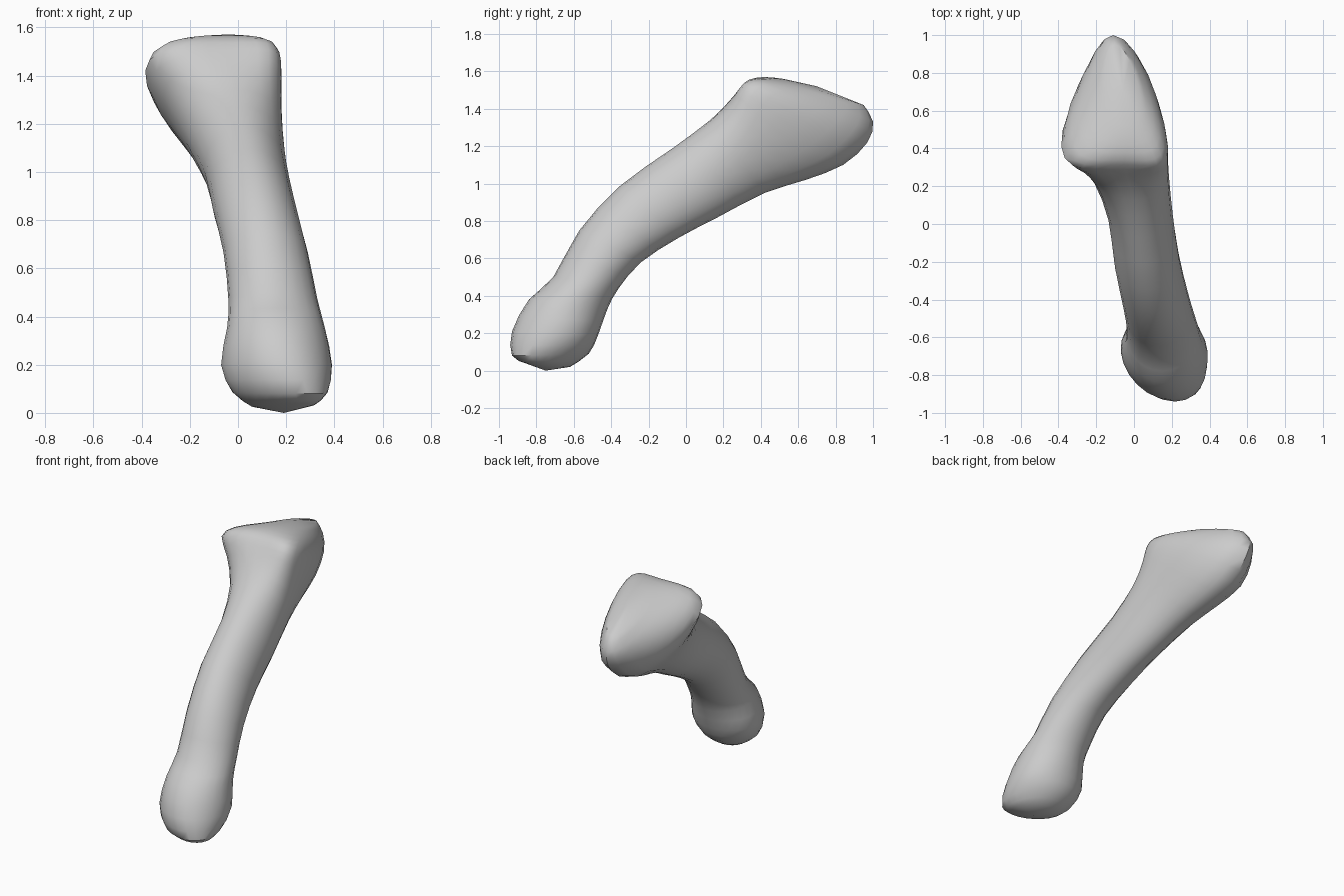
import bpy, bmesh, math
from mathutils import Vector

cube = bpy.data.objects.get("Cube")
if cube:
    bpy.data.objects.remove(cube, do_unlink=True)

# Bone cross-sections from the lower knuckle to the upper head:
# front edge (y, z), rear edge (y, z), right x, left x, front edge x, rear edge x,
# and how far the widest points lie from the front edge towards the rear edge
SECTIONS = [
    (-.86, .04, -.62, .02, .06, .31, .24, .16, .5),
    (-.93, .08, -.52, .09, -.02, .365, .24, .15, .5),
    (-.93, .21, -.47, .19, -.07, .39, .19, .15, .55),
    (-.84, .38, -.42, .33, -.045, .36, .16, .15, .5),
    (-.71, .5, -.36, .44, -.04, .33, .14, .14, .5),
    (-.57, .75, -.24, .58, -.06, .29, .11, .12, .5),
    (-.35, .99, -.04, .71, -.105, .24, .07, .08, .5),
    (-.07, 1.19, .17, .82, -.14, .205, .03, .04, .5),
    (.13, 1.34, .42, .95, -.22, .185, 0, -.02, .42),
    (.23, 1.44, .64, 1.02, -.31, .18, -.03, -.06, .3),
    (.29, 1.51, .84, 1.1, -.385, .18, -.05, -.09, .22),
    (.34, 1.555, .97, 1.22, -.33, .16, -.05, -.1, .22),
    (.42, 1.57, 1, 1.33, -.23, .1, -.04, -.11, .3),
    (.52, 1.56, .95, 1.42, -.15, .03, -.04, -.1, .4),
]
LOWER_TIP = Vector((.19, -.75, 0))
UPPER_TIP = Vector((-.06, .7, 1.52))
ARC_STEPS = 6     # points per quarter of a ring
SPAN_STEPS = 2    # rings per section gap


def hermite(a, b, ta, tb, t):
    return (a * (2 * t**3 - 3 * t**2 + 1) + ta * (t**3 - 2 * t**2 + t)
            + b * (3 * t**2 - 2 * t**3) + tb * (t**3 - t**2))


def section_ring(fy, fz, ry, rz, right, left, fx, rx, depth):
    """Closed smooth loop through the front, left, rear and right points."""
    front, rear = Vector((fx, fy, fz)), Vector((rx, ry, rz))
    side = front.lerp(rear, depth)
    anchors = [front, Vector((left, side.y, side.z)), rear,
               Vector((right, side.y, side.z))]
    tangents = [(anchors[(i + 1) % 4] - anchors[i - 1]) * .82 for i in range(4)]
    return [hermite(anchors[i], anchors[(i + 1) % 4],
                    tangents[i], tangents[(i + 1) % 4], s / ARC_STEPS)
            for i in range(4) for s in range(ARC_STEPS)]


def smooth_along(rings):
    """Insert extra rings that follow the curve of the shaft."""
    result = []
    last = len(rings) - 1
    for i in range(last):
        before, after = rings[max(i - 1, 0)], rings[min(i + 2, last)]
        for s in range(SPAN_STEPS):
            result.append([hermite(a, b, (b - p) / 2, (n - a) / 2, s / SPAN_STEPS)
                           for p, a, b, n in zip(before, rings[i], rings[i + 1], after)])
    return result + [rings[last]]


# Loft the shaft and close both ends with a shallow fan
bm = bmesh.new()
loops = [[bm.verts.new(p) for p in ring]
         for ring in smooth_along([section_ring(*row) for row in SECTIONS])]
count = len(loops[0])
for lower, upper in zip(loops, loops[1:]):
    for i in range(count):
        j = (i + 1) % count
        bm.faces.new((lower[i], lower[j], upper[j], upper[i]))
for loop, tip in ((loops[0], LOWER_TIP), (loops[-1], UPPER_TIP)):
    centre = bm.verts.new(tip)
    for i in range(count):
        bm.faces.new((loop[i], loop[(i + 1) % count], centre))
bmesh.ops.recalc_face_normals(bm, faces=bm.faces)

mesh = bpy.data.meshes.new("bone")
bm.to_mesh(mesh)
bm.free()
bone = bpy.data.objects.new("bone", mesh)
bpy.context.collection.objects.link(bone)

# Plain grey surface
grey = bpy.data.materials.new("light_grey")
grey.use_nodes = True
colour = (.6, .6, .6, 1)
grey.diffuse_color = colour
grey.node_tree.nodes["Principled BSDF"].inputs["Base Color"].default_value = colour
mesh.materials.append(grey)

# Smooth shading
bpy.ops.object.select_all(action='DESELECT')
bone.select_set(True)
bpy.context.view_layer.objects.active = bone
bpy.ops.object.shade_smooth_by_angle(angle=math.radians(40))
